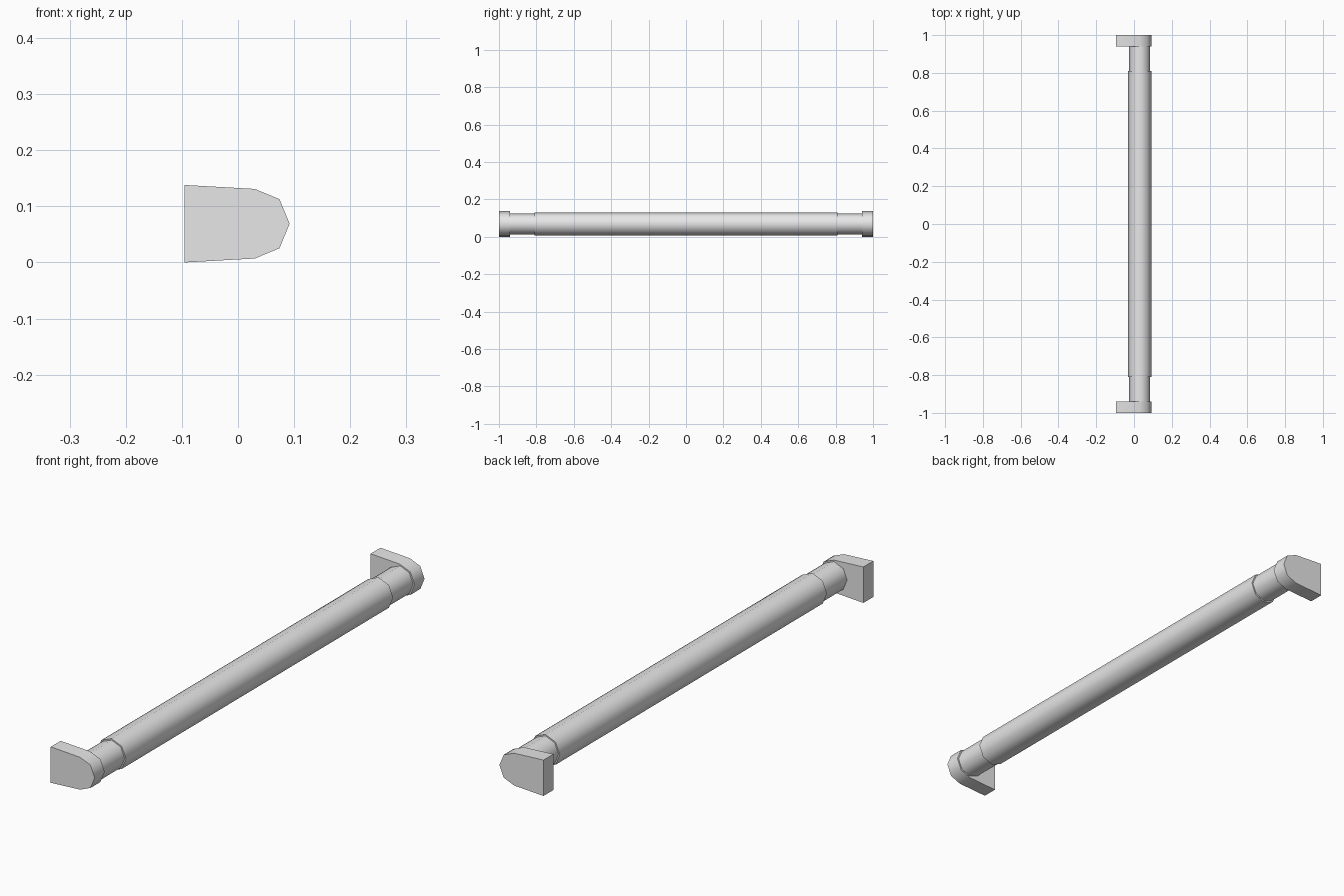
import bpy, bmesh, math
from mathutils import Matrix

if "Cube" in bpy.data.objects:
    bpy.data.objects.remove(bpy.data.objects["Cube"], do_unlink=True)

SIDES = 8
AXIS_X, AXIS_Z = 0.03, 0.069   # centre line of the bar
GRIP_R, CORE_R, END_R = 0.0615, 0.056, 0.062

grey = bpy.data.materials.new("plain grey")
grey.use_nodes = True
colour = (0.8, 0.8, 0.8, 1)
grey.diffuse_color = colour
grey.node_tree.nodes["Principled BSDF"].inputs["Base Color"].default_value = colour


def prism(name, outline, y0, y1):
    """Extrude an x-z outline along y and shade it smooth except at its ends."""
    bm = bmesh.new()
    face = bm.faces.new([bm.verts.new((x, y0, z)) for x, z in outline])
    ext = bmesh.ops.extrude_face_region(bm, geom=[face], use_keep_orig=True)
    moved = [v for v in ext["geom"] if isinstance(v, bmesh.types.BMVert)]
    bmesh.ops.translate(bm, vec=(0, y1 - y0, 0), verts=moved)
    bmesh.ops.recalc_face_normals(bm, faces=bm.faces)
    mesh = bpy.data.meshes.new(name)
    bm.to_mesh(mesh)
    bm.free()
    mesh.materials.append(grey)
    obj = bpy.data.objects.new(name, mesh)
    bpy.context.collection.objects.link(obj)
    bpy.ops.object.select_all(action="DESELECT")
    obj.select_set(True)
    bpy.context.view_layer.objects.active = obj
    bpy.ops.object.shade_smooth_by_angle(angle=math.radians(50))
    return obj


def arc(radius, first, last):
    """Points round the bar's centre line, counted in eighths of a turn."""
    step = math.tau / SIDES
    return [(AXIS_X + radius * math.cos(i * step), AXIS_Z + radius * math.sin(i * step))
            for i in range(first, last + 1)]


# Bar: thick middle over a thinner core that reaches into both brackets
prism("bar_grip", arc(GRIP_R, 0, SIDES - 1), -0.81, 0.81)
prism("bar_core", arc(CORE_R, 0, SIDES - 1), -0.95, 0.95)

# End brackets: rounded nose flaring to a flat mounting face
bracket = [(-0.095, 0)] + arc(END_R, -2, 2) + [(-0.095, 0.138)]
for name, side in (("front_bracket", -1), ("back_bracket", 1)):
    prism(name, bracket, side * 0.94, side * 1.0)
